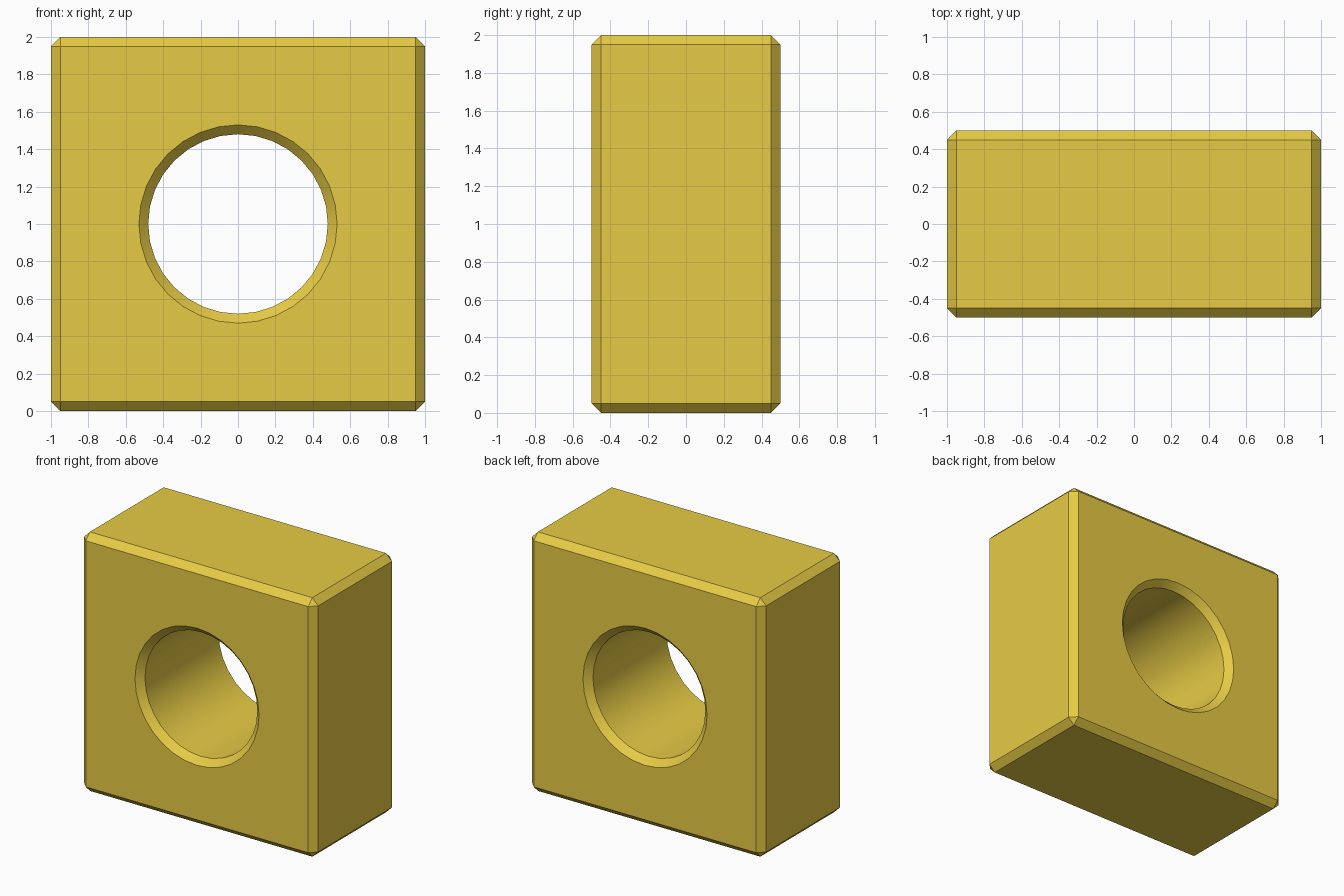
import bpy, bmesh, math

if "Cube" in bpy.data.objects:
    bpy.data.objects.remove(bpy.data.objects["Cube"])

CHAMFER = 0.05
HOLE_RADIUS = 0.48
SIDES = 32

gold = bpy.data.materials.new("mustard_gold")
gold.diffuse_color = (0.8, 0.6, 0.06, 1)
gold.use_nodes = True
gold.node_tree.nodes["Principled BSDF"].inputs["Base Color"].default_value = gold.diffuse_color


def add_object(name, bm):
    bmesh.ops.recalc_face_normals(bm, faces=bm.faces)
    mesh = bpy.data.meshes.new(name)
    bm.to_mesh(mesh)
    bm.free()
    mesh.materials.append(gold)
    obj = bpy.data.objects.new(name, mesh)
    bpy.context.collection.objects.link(obj)
    return obj


# Block with chamfered outer edges
bm = bmesh.new()
bmesh.ops.create_cube(bm, size=1)
for v in bm.verts:
    v.co = (v.co.x * 2, v.co.y, v.co.z * 2 + 1)
bmesh.ops.bevel(bm, geom=bm.edges[:], offset=CHAMFER, segments=1,
                profile=0.5, affect='EDGES')
block = add_object("block", bm)

# Hole cutter: cylinder along y that flares at both ends
bm = bmesh.new()
flare = 2 * CHAMFER
profile = [(-0.45 - flare, HOLE_RADIUS + flare), (-0.45, HOLE_RADIUS),
           (0.45, HOLE_RADIUS), (0.45 + flare, HOLE_RADIUS + flare)]
rings = []
for y, r in profile:
    rings.append([bm.verts.new((r * math.cos(2 * math.pi * i / SIDES), y,
                                1 + r * math.sin(2 * math.pi * i / SIDES)))
                  for i in range(SIDES)])
for a, b in zip(rings, rings[1:]):
    for i in range(SIDES):
        j = (i + 1) % SIDES
        bm.faces.new((a[i], a[j], b[j], b[i]))
bm.faces.new(rings[0])
bm.faces.new(rings[-1])
cutter = add_object("hole_cutter", bm)
cutter.hide_render = True

# Cut the hole, then drop the cutter
bpy.context.view_layer.objects.active = block
block.select_set(True)
cut = block.modifiers.new("hole", 'BOOLEAN')
cut.operation = 'DIFFERENCE'
cut.solver = 'EXACT'
cut.object = cutter
bpy.ops.object.modifier_apply(modifier=cut.name)
bpy.data.objects.remove(cutter, do_unlink=True)

# Smooth bore, crisp chamfers
bpy.ops.object.select_all(action='DESELECT')
block.select_set(True)
bpy.ops.object.shade_smooth_by_angle(angle=math.radians(30))
